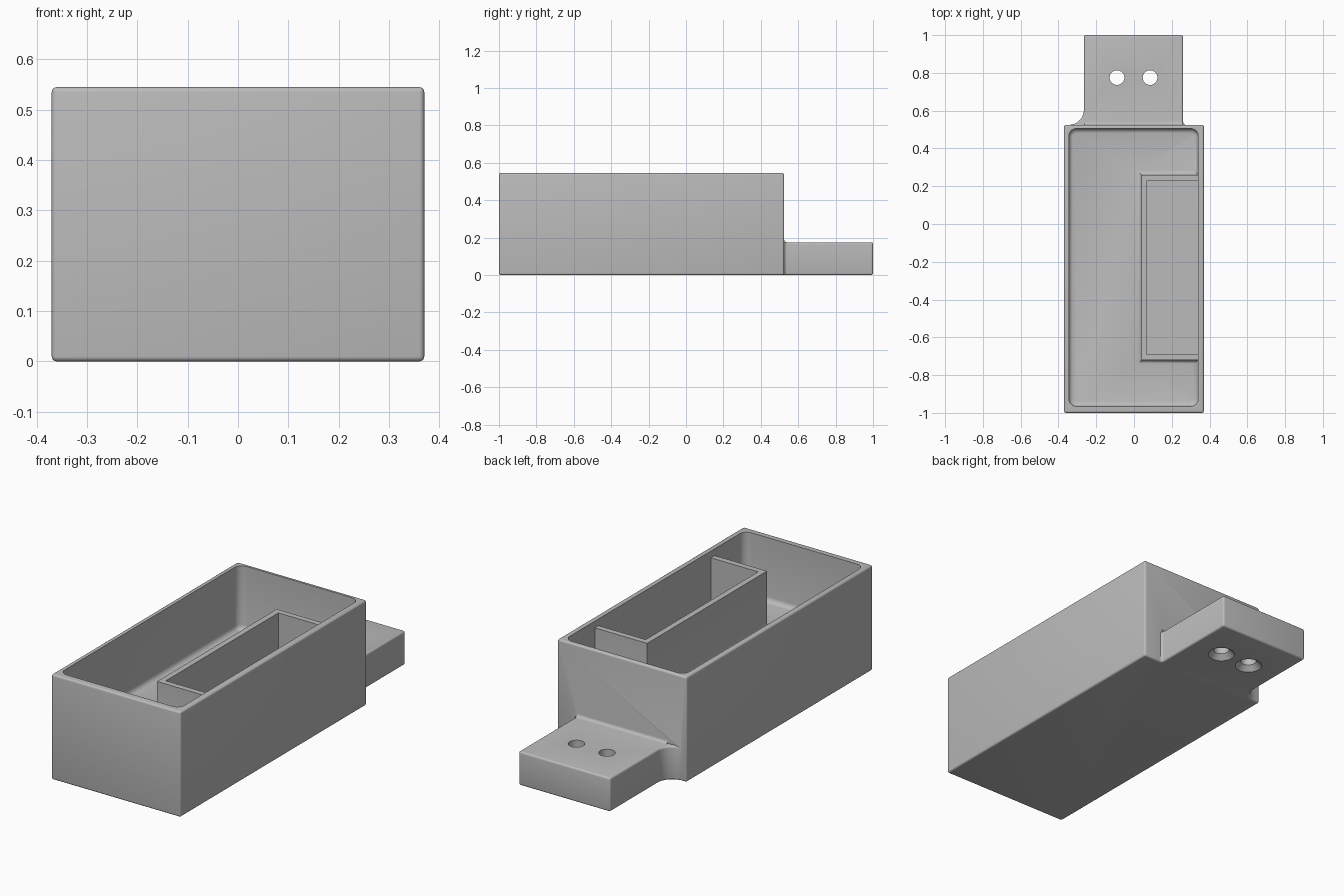
import bpy, bmesh
from math import cos, sin, radians

if "Cube" in bpy.data.objects:
    bpy.data.objects.remove(bpy.data.objects["Cube"], do_unlink=True)

grey = bpy.data.materials.new("plain grey")
grey.use_nodes = True
grey.diffuse_color = (0.5, 0.5, 0.5, 1)
grey.node_tree.nodes["Principled BSDF"].inputs["Base Color"].default_value = (0.5, 0.5, 0.5, 1)


def arc(cx, cy, r, a0, a1, n=8):
    angles = [radians(a0 + (a1 - a0) * i / n) for i in range(n + 1)]
    return [(cx + r * cos(a), cy + r * sin(a)) for a in angles]


def rounded(x0, x1, y0, y1, r):
    return (arc(x1 - r, y1 - r, r, 0, 90) + arc(x0 + r, y1 - r, r, 90, 180)
            + arc(x0 + r, y0 + r, r, 180, 270) + arc(x1 - r, y0 + r, r, 270, 360))


def prism(name, outline, low, high, bevel=0, base_only=False, axis="z"):
    """Extrude an outline along z or x, optionally rounding its edges."""
    bm = bmesh.new()
    place = (lambda p: (p[0], p[1], low)) if axis == "z" else (lambda p: (low, p[0], p[1]))
    face = bm.faces.new([bm.verts.new(place(p)) for p in outline])
    top = bmesh.ops.extrude_face_region(bm, geom=[face])["geom"]
    shift = (0, 0, high - low) if axis == "z" else (high - low, 0, 0)
    bmesh.ops.translate(bm, vec=shift, verts=[v for v in top if isinstance(v, bmesh.types.BMVert)])
    bmesh.ops.recalc_face_normals(bm, faces=bm.faces)
    if bevel:
        edges = [e for e in bm.edges if e.calc_face_angle(0) > radians(40)]
        if base_only:
            edges = [e for e in edges if all(abs(v.co.z - low) < 1e-5 for v in e.verts)]
        bmesh.ops.bevel(bm, geom=edges, offset=bevel, segments=4, profile=0.5, affect="EDGES")
    mesh = bpy.data.meshes.new(name)
    bm.to_mesh(mesh)
    bm.free()
    mesh.materials.append(grey)
    obj = bpy.data.objects.new(name, mesh)
    bpy.context.collection.objects.link(obj)
    return obj


def rectangle(x0, x1, y0, y1):
    return [(x0, y0), (x1, y0), (x1, y1), (x0, y1)]


def combine(target, tool, operation):
    mod = target.modifiers.new(tool.name, "BOOLEAN")
    mod.operation, mod.solver, mod.object = operation, "EXACT", tool
    bpy.context.view_layer.objects.active = target
    bpy.ops.object.modifier_apply(modifier=mod.name)
    bpy.data.objects.remove(tool, do_unlink=True)


# Outer box
body = prism("open_box", rectangle(-0.37, 0.37, -1, 0.525), 0, 0.545, 0.01)

# Mounting tab with one wide and one narrow root fillet
tab_outline = ([(0.26, 1), (-0.265, 1)] + arc(-0.345, 0.605, 0.08, 0, -90)
               + [(-0.345, 0.49), (0.275, 0.49)] + arc(0.275, 0.54, 0.015, 270, 180, 4))
combine(body, prism("mounting_tab", tab_outline, 0, 0.175, 0.01), "UNION")

# Fillet between tab top and box
fillet = [(0.51, 0.16), (0.54, 0.16)] + arc(0.54, 0.19, 0.015, 270, 180, 4) + [(0.51, 0.19)]
combine(body, prism("tab_fillet", fillet, -0.263, 0.258, axis="x"), "UNION")

# Shallow recess that lowers the inner compartment rim
combine(body, prism("rim_recess", rounded(-0.345, 0.34, -0.965, 0.505, 0.04), 0.51, 0.6), "DIFFERENCE")

# Main cavity wrapping around the inner compartment, rounded at the floor
r = 0.04
cavity = (arc(0.34 - r, 0.505 - r, r, 0, 90) + arc(-0.345 + r, 0.505 - r, r, 90, 180)
          + arc(-0.345 + r, -0.965 + r, r, 180, 270) + arc(0.34 - r, -0.965 + r, r, 270, 360)
          + [(0.34, -0.72), (0.04, -0.72), (0.04, 0.26), (0.34, 0.26)])
combine(body, prism("main_cavity", cavity, 0.215, 0.6, 0.025, True), "DIFFERENCE")

# Pocket inside the compartment
combine(body, prism("pocket", rectangle(0.07, 0.34, -0.69, 0.23), 0.215, 0.6), "DIFFERENCE")

# Countersunk screw holes
for x in (-0.09, 0.085):
    combine(body, prism("screw_hole", arc(x, 0.775, 0.039, 0, 348.75, 31), -0.1, 0.3), "DIFFERENCE")
    bpy.ops.mesh.primitive_cone_add(vertices=32, radius1=0.075, radius2=0.035, depth=0.04,
                                    location=(x, 0.775, 0.01))
    sink = bpy.context.object
    sink.name = "countersink"
    sink.data.materials.append(grey)
    combine(body, sink, "DIFFERENCE")

# Smooth fillets, sharp corners
bpy.ops.object.select_all(action="DESELECT")
body.select_set(True)
bpy.context.view_layer.objects.active = body
bpy.ops.object.shade_smooth_by_angle(angle=radians(30))
